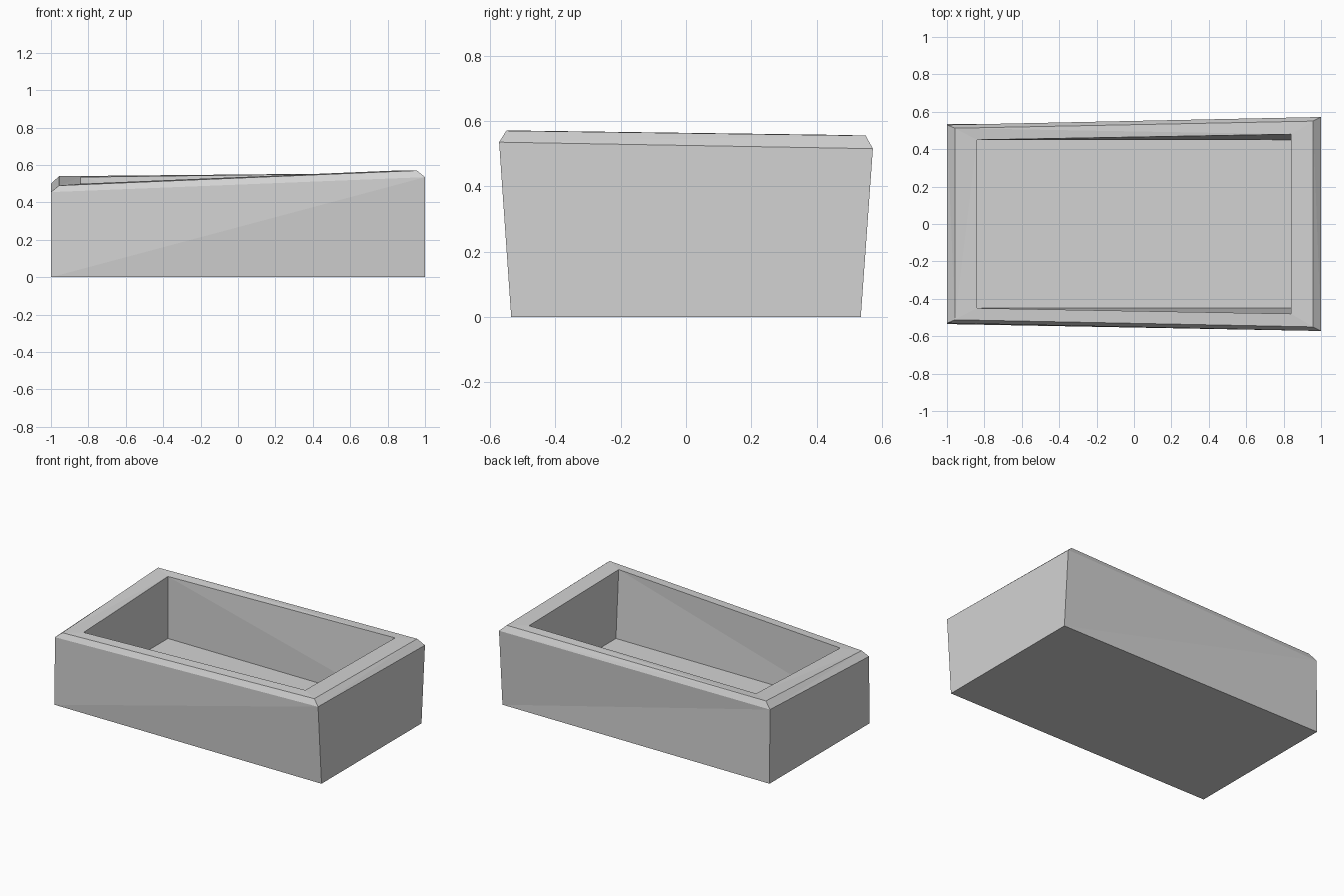
import bpy
import bmesh

default = bpy.data.objects.get("Cube")
if default:
    bpy.data.objects.remove(default, do_unlink=True)

# Single plain grey
grey = bpy.data.materials.new("stone grey")
grey.use_nodes = True
colour = (0.65, 0.65, 0.65, 1)
grey.diffuse_color = colour
grey.node_tree.nodes["Principled BSDF"].inputs["Base Color"].default_value = colour

bm = bmesh.new()


def ring(half_x, y_right, y_left, heights):
    """Four corners: front -x, front +x, back +x, back -x."""
    plan = [(-half_x, -y_right), (half_x, -y_left), (half_x, y_left), (-half_x, y_right)]
    return [bm.verts.new((x, y, z)) for (x, y), z in zip(plan, heights)]


def loft(low, high, flip=False):
    """Join two rings, splitting each slightly twisted side into two triangles."""
    for i in range(4):
        j = (i + 1) % 4
        a, b, c, d = low[i], low[j], high[j], high[i]
        triangles = ((a, b, d), (b, c, d)) if flip else ((a, b, c), (a, c, d))
        for tri in triangles:
            bm.faces.new(tri)


# Outer body, bevelled edge, sloping rim and hollow
base = ring(1, 0.535, 0.535, [0] * 4)
wall_top = ring(1, 0.53, 0.572, (0.455, 0.535, 0.515, 0.5))
rim_outer = ring(0.957, 0.512, 0.55, (0.49, 0.57, 0.555, 0.54))
rim_inner = ring(0.84, 0.45, 0.48, (0.5, 0.57, 0.557, 0.535))
floor = ring(0.84, 0.45, 0.45, [0.115] * 4)

loft(base, wall_top)
loft(wall_top, rim_outer)
loft(rim_outer, rim_inner, flip=True)
loft(rim_inner, floor, flip=True)
bm.faces.new(floor)
bm.faces.new(base[::-1])
bmesh.ops.recalc_face_normals(bm, faces=bm.faces[:])

mesh = bpy.data.meshes.new("trough")
bm.to_mesh(mesh)
bm.free()
mesh.materials.append(grey)
trough = bpy.data.objects.new("trough", mesh)
bpy.context.collection.objects.link(trough)
